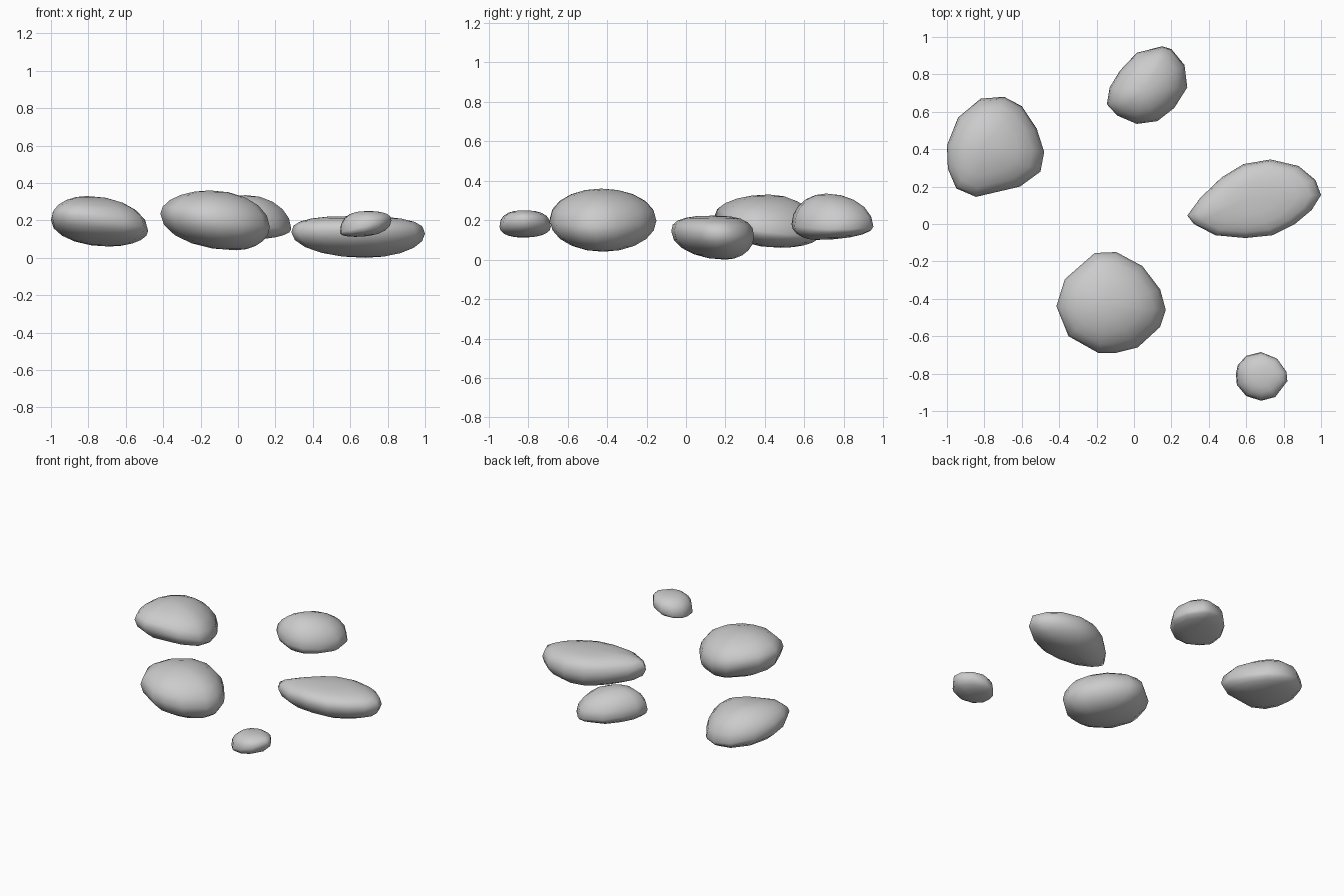
import bpy, bmesh
from math import sin, cos, pi

if "Cube" in bpy.data.objects:
    bpy.data.objects.remove(bpy.data.objects["Cube"])

RINGS = 5


def pebble(name, outline, rim, top, bottom, top_pow=1.0, bottom_pow=1.0):
    """Rounded stone: plan outline on a tilted rim plane, domed to a top and a bottom peak.
    rim = (height at outline centre, slope along x, slope along y)."""
    n = len(outline)
    cx = (min(p[0] for p in outline) + max(p[0] for p in outline)) / 2
    cy = (min(p[1] for p in outline) + max(p[1] for p in outline)) / 2
    z0, sx, sy = rim
    bm = bmesh.new()

    def ring(peak, a, power):
        s, c = sin(a) ** power, cos(a) ** power
        out = []
        for x, y in outline:
            z = z0 + sx * (x - cx) + sy * (y - cy)
            out.append(bm.verts.new((peak[0] + (x - peak[0]) * s,
                                     peak[1] + (y - peak[1]) * s,
                                     z + (peak[2] - z) * c)))
        return out

    angles = [pi / 2 * i / RINGS for i in range(1, RINGS)]
    rings = [ring(top, a, top_pow) for a in angles]
    rim_z = [(x, y, z0 + sx * (x - cx) + sy * (y - cy)) for x, y in outline]
    rings.append([bm.verts.new(p) for p in rim_z])
    rings += [ring(bottom, a, bottom_pow) for a in reversed(angles)]
    for r0, r1 in zip(rings, rings[1:]):
        for i in range(n):
            j = (i + 1) % n
            bm.faces.new((r0[i], r0[j], r1[j], r1[i]))
    for peak, r in ((top, rings[0]), (bottom, rings[-1])):
        v = bm.verts.new(peak)
        for i in range(n):
            bm.faces.new((v, r[i], r[(i + 1) % n]))
    bmesh.ops.recalc_face_normals(bm, faces=bm.faces)
    for f in bm.faces:
        f.smooth = True
    me = bpy.data.meshes.new(name)
    bm.to_mesh(me)
    bm.free()
    ob = bpy.data.objects.new(name, me)
    bpy.context.collection.objects.link(ob)
    return ob


# Left stone, peak towards its outer side
pebble("left_stone",
       [(-1, .42), (-.94, .57), (-.82, .67), (-.695, .68), (-.6, .63), (-.52, .51),
        (-.48, .385), (-.5, .28), (-.61, .2), (-.845, .145), (-.95, .19), (-.995, .295)],
       (.17, -.12, -.15), (-.81, .42, .33), (-.69, .48, .06))

# Back stone
pebble("back_stone",
       [(-.145, .64), (-.13, .73), (-.075, .82), (.015, .915), (.15, .95), (.2, .935),
        (.27, .85), (.285, .73), (.215, .62), (.125, .55), (.015, .535), (-.09, .58)],
       (.175, -.1, 0), (.04, .71, .335), (.09, .66, .1))

# Long flat right stone
pebble("right_stone",
       [(.285, .045), (.355, .14), (.47, .25), (.585, .32), (.73, .345), (.88, .31),
        (.97, .235), (1, .155), (.95, .075), (.86, 0), (.74, -.06), (.595, -.075),
        (.435, -.06), (.32, 0)],
       (.13, 0, -.07), (.62, .14, .223), (.68, .2, 0), .75, 1)

# Large front stone
pebble("front_stone",
       [(-.415, -.44), (-.37, -.295), (-.21, -.155), (-.095, -.15), (.045, -.225),
        (.14, -.35), (.17, -.46), (.14, -.55), (.02, -.66), (-.1, -.69), (-.19, -.69),
        (-.35, -.6)],
       (.2, -.12, 0), (-.15, -.43, .36), (-.01, -.42, .04))

# Small stone
pebble("small_stone",
       [(.545, -.8), (.555, -.755), (.6, -.705), (.68, -.685), (.765, -.72), (.815, -.79),
        (.82, -.84), (.755, -.925), (.68, -.945), (.6, -.92), (.55, -.86)],
       (.167, .24, 0), (.69, -.82, .25), (.63, -.83, .112), .8, .9)
